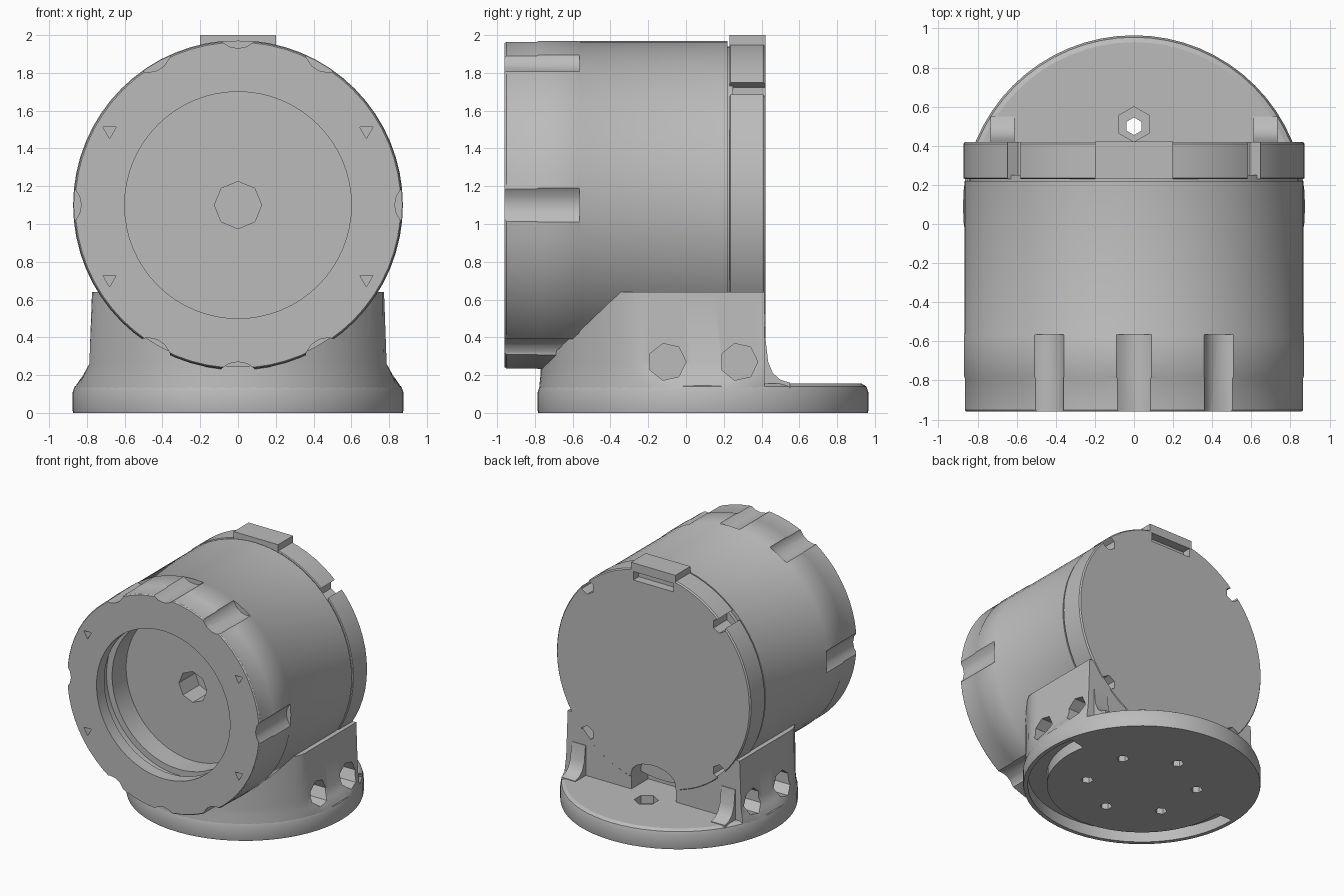
import bpy, bmesh
from math import sin, cos, pi, radians
from mathutils import Matrix, Vector

cube = bpy.data.objects.get("Cube")
if cube:
    bpy.data.objects.remove(cube, do_unlink=True)

grey = bpy.data.materials.new("housing grey")
grey.use_nodes = True
COLOUR = (0.5, 0.5, 0.5, 1)
grey.diffuse_color = COLOUR
grey.node_tree.nodes["Principled BSDF"].inputs["Base Color"].default_value = COLOUR

AXIS_Z = 1.1      # height of the barrel axis
BASE_Y = 0.09     # centre of the round foot
SEGS = 64


def add(name, bm):
    bmesh.ops.recalc_face_normals(bm, faces=bm.faces[:])
    mesh = bpy.data.meshes.new(name)
    bm.to_mesh(mesh)
    bm.free()
    mesh.materials.append(grey)
    ob = bpy.data.objects.new(name, mesh)
    bpy.context.collection.objects.link(ob)
    return ob


def loft(name, loops):
    """Skin a list of equal closed loops and cap both ends."""
    bm = bmesh.new()
    rings = [[bm.verts.new(p) for p in loop] for loop in loops]
    for a, b in zip(rings, rings[1:]):
        for i in range(len(a)):
            j = (i + 1) % len(a)
            bm.faces.new((a[i], a[j], b[j], b[i]))
    bm.faces.new(rings[0])
    bm.faces.new(rings[-1])
    return add(name, bm)


def turns(n=SEGS):
    return [2 * pi * i / n for i in range(n)]


def lathe_y(name, profile):
    return loft(name, [[(r * cos(a), y, AXIS_Z + r * sin(a)) for a in turns()]
                       for r, y in profile])


def lathe_z(name, profile):
    return loft(name, [[(r * cos(a), BASE_Y + r * sin(a), z) for a in turns()]
                       for r, z in profile])


def box(name, x, y, z):
    bm = bmesh.new()
    lo, hi = Vector((x[0], y[0], z[0])), Vector((x[1], y[1], z[1]))
    bmesh.ops.create_cube(bm, size=1, matrix=Matrix.Translation((lo + hi) / 2)
                          @ Matrix.Diagonal((*(hi - lo), 1)))
    return add(name, bm)


def rod(axis, centre, radius, length, sides):
    bm = bmesh.new()
    turn = Vector((0, 0, 1)).rotation_difference(Vector(axis)).to_matrix().to_4x4()
    bmesh.ops.create_cone(bm, cap_ends=True, segments=sides, radius1=radius, radius2=radius,
                          depth=length, matrix=Matrix.Translation(centre) @ turn)
    return add("cutter", bm)


def cable_arch(front):
    """Cutter for the arched cable opening, from the given depth out through the back."""
    arch = [(-0.2, 0.12), (0.2, 0.12)] + [
        (0.2 * cos(a), 0.29 + 0.11 * sin(a)) for a in (radians(20 * i) for i in range(10))]
    return loft("cutter", [[(x, y, z) for x, z in arch] for y in (front, 0.6)])


def cut(target, cutters):
    for c in cutters:
        mod = target.modifiers.new("cut", 'BOOLEAN')
        mod.operation, mod.solver, mod.object = 'DIFFERENCE', 'EXACT', c
    bpy.context.view_layer.update()
    graph = bpy.context.evaluated_depsgraph_get()
    mesh = bpy.data.meshes.new_from_object(target.evaluated_get(graph))
    target.modifiers.clear()
    target.data = mesh
    for c in cutters:
        bpy.data.objects.remove(c, do_unlink=True)


def on_barrel(radius, degrees, y):
    a = radians(degrees)
    return (radius * cos(a), y, AXIS_Z + radius * sin(a))


Y, X, Z = (0, 1, 0), (1, 0, 0), (0, 0, 1)

# Barrel body with the deep front opening and its inner groove
barrel = lathe_y("barrel", [
    (0.84, 0.25), (0.84, 0.22), (0.868, 0.22), (0.868, -0.56), (0.873, -0.57), (0.873, -0.78),
    (0.869, -0.79), (0.869, -0.95), (0.862, -0.96), (0.6, -0.96), (0.6, -0.86), (0.65, -0.86),
    (0.65, -0.76), (0.6, -0.76), (0.6, -0.58)])
cutters = [rod(Y, on_barrel(0, 0, -0.52), 0.125, 0.3, 8)]
for deg in (0, 60, 90, 120, 180, 240, 270, 300):      # grip scallops
    cutters.append(rod(Y, on_barrel(0.955, deg, -0.78), 0.125, 0.43, 16))
for deg in (30, 150, 210, 330):                       # front screw holes
    cutters.append(rod(Y, on_barrel(0.785, deg, -0.95), 0.04, 0.2, 3))
cut(barrel, cutters)

# Rear cap with four screw notches, cable arch and a finger recess under the tab
cap = lathe_y("rear_cap", [(0.866, 0.23), (0.873, 0.235), (0.873, 0.41), (0.864, 0.42)])
cutters = [rod(Y, on_barrel(0.84, deg, 0.34), 0.06, 0.22, 6) for deg in (45, 135, 225, 315)]
cutters.append(box("cutter", (-0.18, 0.18), (0.35, 0.5), (1.86, 1.93)))
cutters.append(cable_arch(0.29))
cut(cap, cutters)
box("cap_tab", (-0.2, 0.2), (0.23, 0.422), (1.93, 2.0))

# Round foot flange: gasket groove, ring of holes, one countersunk at the rear
flange = lathe_z("foot_flange", [(0.872, 0), (0.875, 0.01), (0.875, 0.11), (0.865, 0.14),
                                 (0.84, 0.155)])
arc = [radians(178 + 194 * i / 32) for i in range(33)]
outline = [(r * cos(a), BASE_Y + r * sin(a)) for r, steps in ((0.7, arc), (0.84, arc[::-1]))
           for a in steps]
cutters = [loft("cutter", [[(x, y, z) for x, y in outline] for z in (-0.1, 0.09)])]
for i in range(6):
    a = radians(90 + 60 * i)
    cutters.append(rod(Z, (0.41 * cos(a), BASE_Y + 0.41 * sin(a), 0.05), 0.045, 0.4, 6))
cutters.append(rod(Z, (0, BASE_Y + 0.42, 0.19), 0.09, 0.2, 6))
cut(flange, cutters)

# Cradle: round in front, flat sides flaring into the foot, flat back
loops = []
for z, r, side in ((0.1, 0.868, 0.868), (0.15, 0.866, 0.855), (0.2, 0.86, 0.82),
                   (0.26, 0.858, 0.787), (0.64, 0.855, 0.773)):
    loops.append([(max(-side, min(side, r * cos(a))), min(0.415, BASE_Y + r * sin(a)), z)
                  for a in turns(96)])
cradle = loft("cradle", loops)
cutters = [rod(Y, on_barrel(0, 0, 0), 0.855, 3, SEGS), cable_arch(0.2)]
for side in (-1, 1):                                  # side mounting holes
    for y in (-0.1, 0.28):
        cutters.append(rod(X, (side * 0.8, y, 0.27), 0.1, 0.3, 7))
cut(cradle, cutters)

# Curved gussets joining the cradle back to the foot
for side, label in ((1, "left"), (-1, "right")):
    curve = [(0.4, 0.13), (0.55, 0.13), (0.55, 0.16), (0.5, 0.175), (0.46, 0.21),
             (0.435, 0.27), (0.42, 0.4), (0.4, 0.4)]
    loft("gusset_" + label, [[(side * x, y, z) for y, z in curve] for x in (0.61, 0.735)])

# Smooth the round walls, keep the edges sharp
for ob in bpy.context.scene.objects:
    if ob.type == 'MESH' and ob.data.materials and ob.data.materials[0] == grey:
        ob.data.polygons.foreach_set("use_smooth", [True] * len(ob.data.polygons))
        ob.data.set_sharp_from_angle(angle=radians(30))
